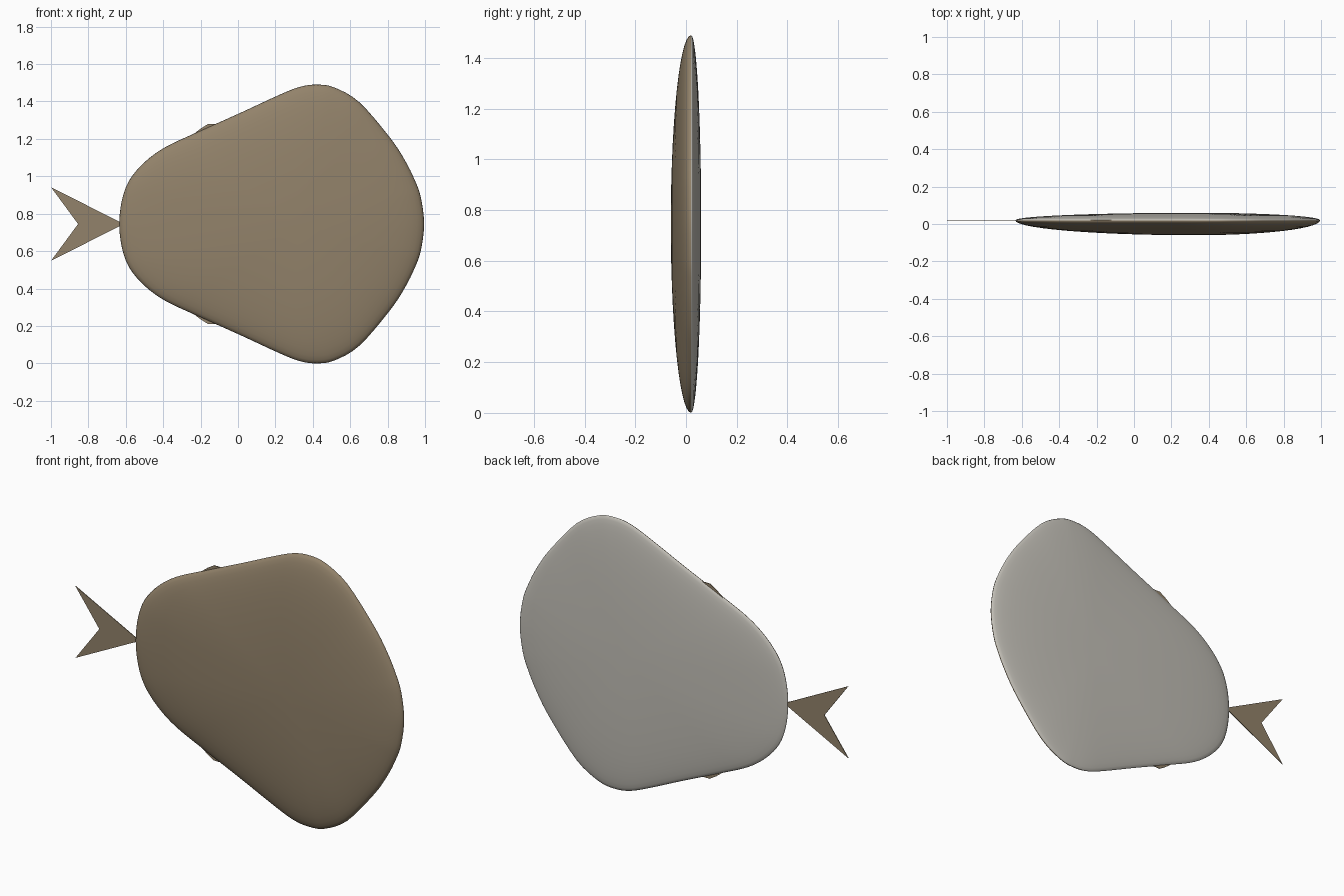
import bpy, bmesh, math
from mathutils import Vector

cube = bpy.data.objects.get("Cube")
if cube:
    bpy.data.objects.remove(cube)

MID_Z, RIM_Y, HUB_X = 0.745, 0.02, 0.33


def make_material(name, colour):
    mat = bpy.data.materials.new(name)
    mat.use_nodes = True
    mat.diffuse_color = (*colour, 1)
    mat.node_tree.nodes["Principled BSDF"].inputs["Base Color"].default_value = (*colour, 1)
    return mat


brown = make_material("sandy_brown", (0.29, 0.225, 0.145))
grey = make_material("pale_grey", (0.55, 0.53, 0.48))


def finish(name, bm, *materials):
    mesh = bpy.data.meshes.new(name)
    bm.to_mesh(mesh)
    bm.free()
    obj = bpy.data.objects.new(name, mesh)
    bpy.context.collection.objects.link(obj)
    for mat in materials:
        mesh.materials.append(mat)
    return obj


def smooth_path(points, steps):
    """Curve through the points, with mirrored ends so it closes smoothly."""
    first, last = points[1].copy(), points[-2].copy()
    first.y, last.y = -first.y, -last.y
    pts = [first, *points, last]
    path = []
    for a, b, c, d in zip(pts, pts[1:], pts[2:], pts[3:]):
        for i in range(steps):
            t = i / steps
            path.append(b + (c - a) * t / 2
                        + (a * 2 - b * 5 + c * 4 - d) * t * t / 2
                        + (b * 3 - a - c * 3 + d) * t ** 3 / 2)
    return path + [points[-1]]


# Body outline: x and half height, tail end to nose
profile = [Vector(p) for p in (
    (-0.635, 0), (-0.62, 0.13), (-0.58, 0.235), (-0.5, 0.33), (-0.39, 0.41),
    (-0.22, 0.49), (0.01, 0.593), (0.22, 0.69), (0.33, 0.733), (0.42, 0.745),
    (0.515, 0.73), (0.65, 0.65), (0.81, 0.465), (0.89, 0.345), (0.945, 0.235),
    (0.978, 0.14), (0.995, 0))]
half = smooth_path(profile, 4)
outline = half + [Vector((p.x, -p.y)) for p in half[-2:0:-1]]

# Body: a flat lens of shrinking outlines, deeper on the brown side
bm = bmesh.new()
RINGS = 14


def ring(angle, depth):
    s, y = math.cos(angle), RIM_Y + depth * math.sin(angle)
    return [bm.verts.new((HUB_X + (p.x - HUB_X) * s, y, MID_Z + p.y * s)) for p in outline]


rim = ring(0, 0)
for depth, index in ((-0.08, 0), (0.04, 1)):
    outer = rim
    for k in range(1, RINGS):
        inner = ring(math.pi / 2 * k / RINGS, depth)
        for i in range(len(outer)):
            j = (i + 1) % len(outer)
            bm.faces.new((outer[i], outer[j], inner[j], inner[i])).material_index = index
        outer = inner
    hub = bm.verts.new((HUB_X, RIM_Y + depth, MID_Z))
    for i in range(len(outer)):
        bm.faces.new((outer[i], outer[(i + 1) % len(outer)], hub)).material_index = index
bmesh.ops.recalc_face_normals(bm, faces=bm.faces)
for face in bm.faces:
    face.smooth = True
finish("body", bm, brown, grey)


def fin_plate(name, corners, side=1):
    """Very thin flat plate in the plane of the rim."""
    bm = bmesh.new()
    front, back = ([bm.verts.new((x, RIM_Y + y, MID_Z + side * z)) for x, z in corners]
                   for y in (-0.002, 0.002))
    bm.faces.new(front)
    bm.faces.new(back[::-1])
    for i in range(len(corners)):
        j = (i + 1) % len(corners)
        bm.faces.new((front[j], front[i], back[i], back[j]))
    bmesh.ops.recalc_face_normals(bm, faces=bm.faces)
    finish(name, bm, brown)


# Forked tail, one blade above and one below
# Small fins poking out of the upper and lower edges
for label, side in (("upper", 1), ("lower", -1)):
    fin_plate(label + "_tail_blade", ((-0.61, 0), (-0.64, 0.015), (-1, 0.197), (-0.855, 0)), side)
    fin_plate(label + "_side_fin", ((-0.27, 0.455), (-0.2, 0.51), (-0.16, 0.535),
                                    (-0.11, 0.535), (-0.04, 0.56)), side)
